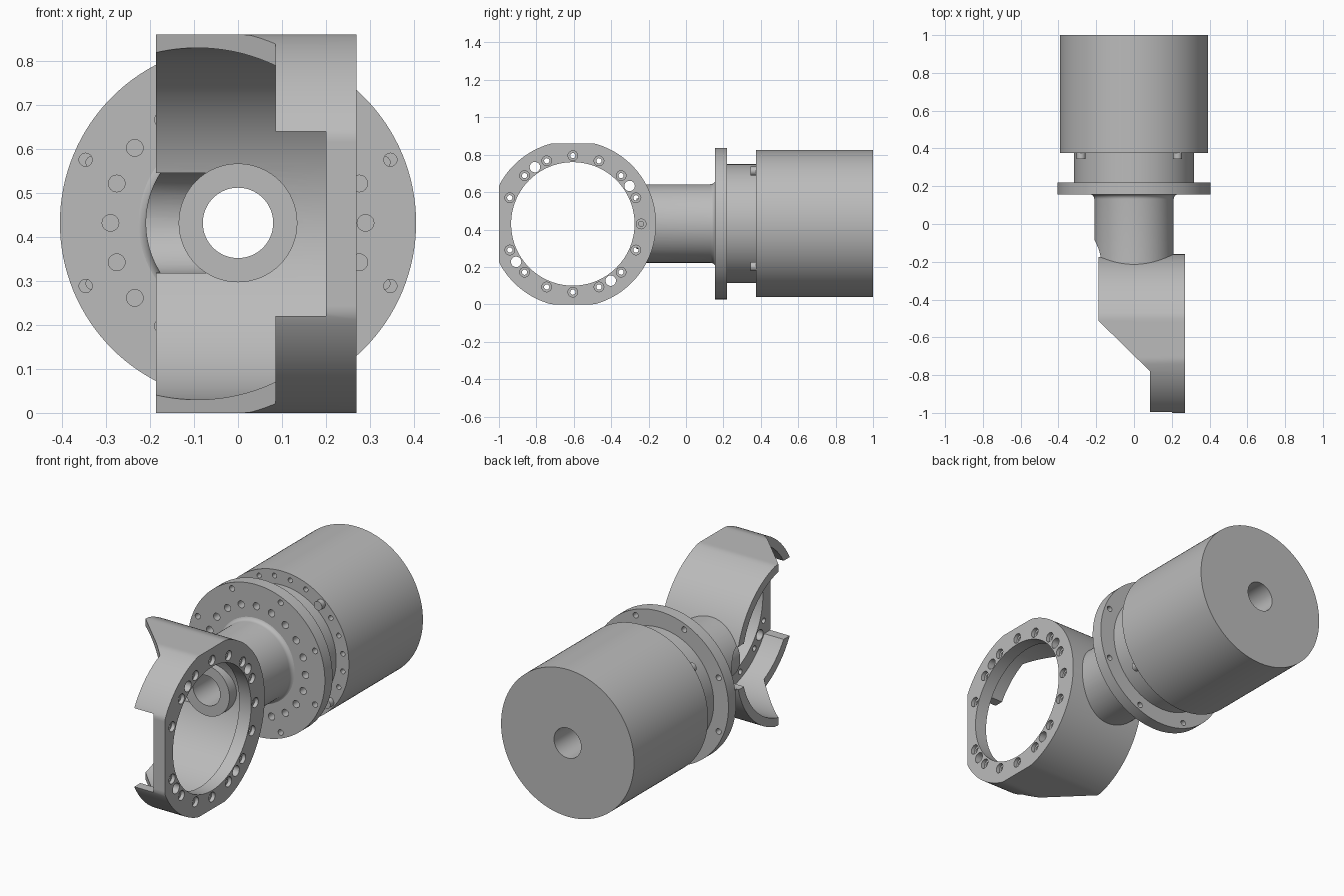
import bpy, bmesh, math
from mathutils import Matrix, Vector

if "Cube" in bpy.data.objects:
    bpy.data.objects.remove(bpy.data.objects["Cube"])

grey = bpy.data.materials.new("machined grey")
grey.use_nodes = True
colour = (0.5, 0.5, 0.5, 1)
grey.diffuse_color = colour
grey.node_tree.nodes["Principled BSDF"].inputs["Base Color"].default_value = colour

AXIS_Z = 0.432            # height of the main shaft axis
RING_Y, RING_Z = -0.605, 0.43


def add_object(name, bm):
    bmesh.ops.recalc_face_normals(bm, faces=bm.faces)
    mesh = bpy.data.meshes.new(name)
    bm.to_mesh(mesh)
    bm.free()
    mesh.materials.append(grey)
    obj = bpy.data.objects.new(name, mesh)
    bpy.context.collection.objects.link(obj)
    return obj


def add_cylinder(bm, axis, radius, start, end, a, b, segments=24):
    """Cylinder from start to end along x (a, b = y, z) or y (a, b = x, z)."""
    mid = (start + end) / 2
    if axis == "X":
        place = Matrix.Translation((mid, a, b)) @ Matrix.Rotation(math.pi / 2, 4, "Y")
    else:
        place = Matrix.Translation((a, mid, b)) @ Matrix.Rotation(math.pi / 2, 4, "X")
    bmesh.ops.create_cone(bm, cap_ends=True, segments=segments, radius1=radius,
                          radius2=radius, depth=end - start, matrix=place)


def cylinder(name, *args, **kw):
    bm = bmesh.new()
    add_cylinder(bm, *args, **kw)
    return add_object(name, bm)


def prism(name, outline, z0, z1):
    bm = bmesh.new()
    face = bm.faces.new([bm.verts.new((x, y, z0)) for x, y in outline])
    new = bmesh.ops.extrude_face_region(bm, geom=[face])["geom"]
    bmesh.ops.translate(bm, vec=(0, 0, z1 - z0),
                        verts=[v for v in new if isinstance(v, bmesh.types.BMVert)])
    return add_object(name, bm)


def lathe(name, profile, segments=128):
    """Solid of revolution about the shaft axis; profile holds (radius, y)."""
    bm = bmesh.new()
    rings = []
    for r, y in profile:
        rings.append([bm.verts.new((r * math.cos(t), y, AXIS_Z + r * math.sin(t)))
                      for t in (math.tau * i / segments for i in range(segments))])
    for low, high in zip(rings, rings[1:]):
        for i in range(segments):
            j = (i + 1) % segments
            bm.faces.new((low[i], low[j], high[j], high[i]))
    bm.faces.new(rings[0])
    bm.faces.new(rings[-1])
    return add_object(name, bm)


def combine(obj, tool, operation="DIFFERENCE"):
    mod = obj.modifiers.new("combine", "BOOLEAN")
    mod.operation, mod.solver, mod.object = operation, "EXACT", tool
    bpy.context.view_layer.objects.active = obj
    bpy.ops.object.modifier_apply(modifier=mod.name)
    bpy.data.objects.remove(tool)


def drill(obj, axis, holes, start, end):
    """holes: (radius, a, b)"""
    bm = bmesh.new()
    for r, a, b in holes:
        add_cylinder(bm, axis, r, start, end, a, b)
    combine(obj, add_object("drill", bm))


def circle_of(count, pitch, radius, a, b, offset=0.0, skip=()):
    return [(radius, a + pitch * math.cos(t), b + pitch * math.sin(t))
            for i in range(count) if i not in skip
            for t in [math.tau * i / count + math.radians(offset)]]


def bore(obj):
    combine(obj, cylinder("bore", "Y", 0.08, -0.5, 1.2, 0, AXIS_Z, segments=64))


# Arm housing: disc with flats at the top, bottom and front
bm = bmesh.new()
add_cylinder(bm, "X", 0.445, -0.187, 0.27, RING_Y, RING_Z, segments=160)
for v in bm.verts:
    v.co.y = max(v.co.y, -1.0)
    v.co.z = min(max(v.co.z, 0.0), 0.86)
bmesh.ops.remove_doubles(bm, verts=bm.verts, dist=1e-5)
arm = add_object("arm_housing", bm)

# Stem with a fillet where it meets the flange
fillet = [(0.235 - 0.025 * math.cos(t), 0.132 + 0.025 * math.sin(t))
          for t in (math.pi / 2 * i / 6 for i in range(7))]
combine(arm, lathe("stem", [(0.21, -0.27)] + fillet), "UNION")

# Hollow the housing, leaving a bolting plate on the left side
combine(arm, cylinder("cavity", "X", 0.40, -0.6, 0.2, RING_Y, RING_Z, segments=160))
combine(arm, cylinder("plate_opening", "X", 0.33, 0.1, 0.4, RING_Y, RING_Z, segments=128))
combine(arm, cylinder("side_slot", "X", 0.116, -0.4, -0.02, -0.2, AXIS_Z, segments=64))

# Slanted open side and front gap
combine(arm, prism("slant", [(-0.5, -0.206), (0.085, -0.78), (0.085, -1.2), (-0.5, -1.2)], -0.2, 1.1))
combine(arm, prism("gap", [(0, -0.88), (0.2, -0.88), (0.2, -1.2), (0, -1.2)],
                   RING_Z - 0.21, RING_Z + 0.21))

# Boss around the shaft bore
combine(arm, cylinder("boss", "Y", 0.135, -0.265, -0.03, 0, AXIS_Z, segments=64), "UNION")
bore(arm)

# Plate bolt holes: counterbores, clearance holes, and larger dowel holes
bolts = circle_of(16, 0.365, 0.026, RING_Y, RING_Z, skip=(8,))
drill(arm, "X", bolts, 0.25, 0.3)
drill(arm, "X", [(0.014, a, b) for _, a, b in bolts], 0.19, 0.26)
drill(arm, "X", circle_of(4, 0.365, 0.028, RING_Y, RING_Z, offset=33.75), 0.19, 0.3)

# Mounting flange and neck
flange = lathe("flange_and_neck", [(0.405, 0.155), (0.405, 0.22), (0.318, 0.22), (0.318, 0.38)])
bore(flange)
drill(flange, "Y", circle_of(20, 0.29, 0.019, 0, AXIS_Z), 0.1, 0.2)
drill(flange, "Y", circle_of(8, 0.375, 0.015, 0, AXIS_Z, offset=22.5), 0.1, 0.3)

# Motor body with holes in its front rim
motor = lathe("motor_body", [(0.393, 0.375), (0.393, 1.0)])
bore(motor)
drill(motor, "Y", circle_of(24, 0.36, 0.013, 0, AXIS_Z, offset=7.5), 0.3, 0.41)

# Four screws between the neck and the motor
bm = bmesh.new()
for r, x, z in circle_of(4, 0.363, 0.024, 0, AXIS_Z, offset=50.6):
    add_cylinder(bm, "Y", r, 0.345, 0.385, x, z)
screws = add_object("rim_screws", bm)

for obj in (arm, flange, motor, screws):
    bpy.ops.object.select_all(action="DESELECT")
    obj.select_set(True)
    bpy.context.view_layer.objects.active = obj
    bpy.ops.object.shade_smooth_by_angle(angle=math.radians(25))
